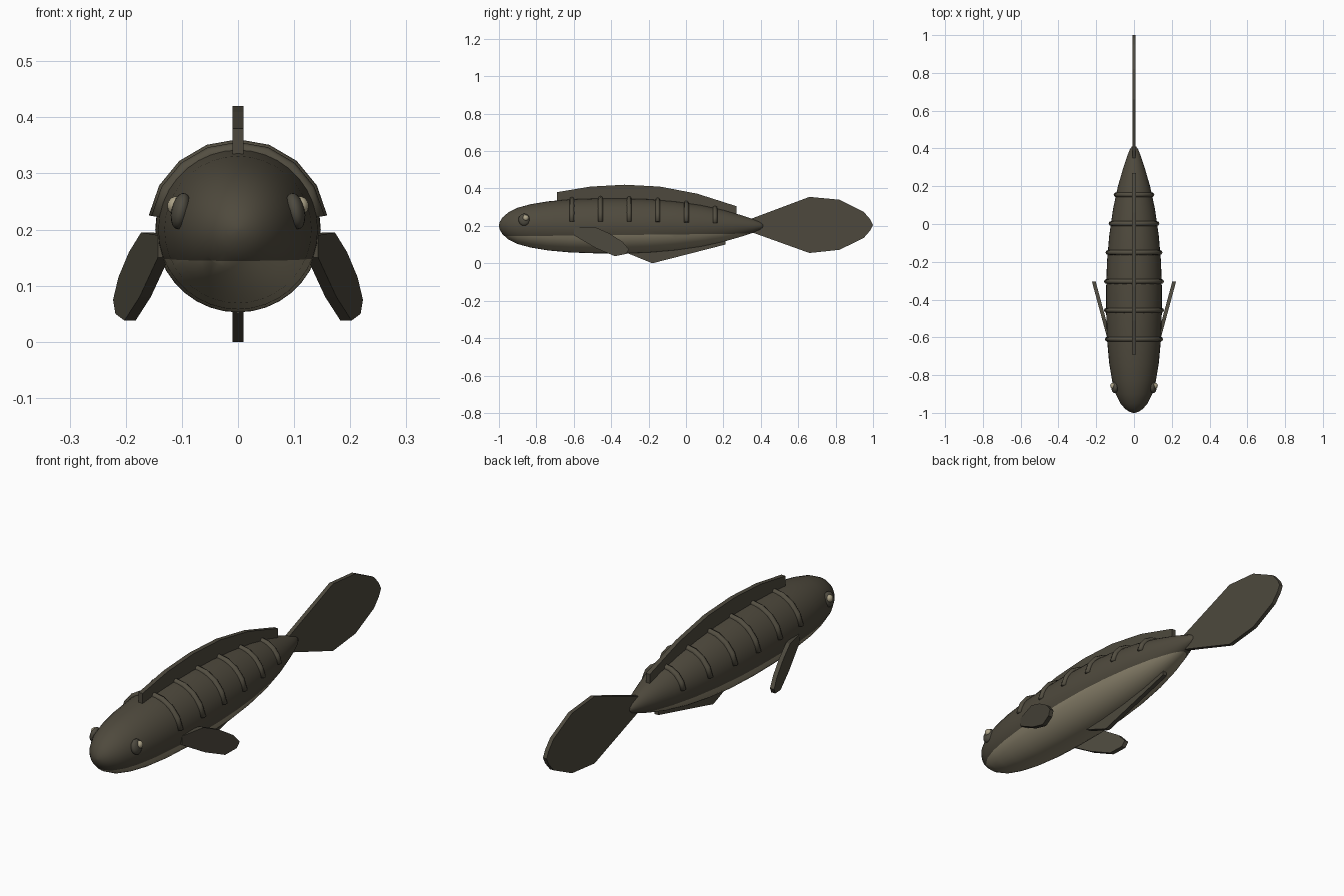
import bpy, bmesh, math
from mathutils import Matrix, Vector

if "Cube" in bpy.data.objects:
    bpy.data.objects.remove(bpy.data.objects["Cube"])

ZC = 0.2  # height of the body axis


def material(name, rgb):
    m = bpy.data.materials.new(name)
    m.diffuse_color = (*rgb, 1)
    m.use_nodes = True
    m.node_tree.nodes["Principled BSDF"].inputs["Base Color"].default_value = m.diffuse_color
    return m


BACK = material("olive back", (0.078, 0.068, 0.047))
BELLY = material("pale belly", (0.28, 0.245, 0.165))
FIN = material("olive fin", (0.074, 0.066, 0.047))
RIB = material("olive band", (0.086, 0.076, 0.053))
EYE = material("dark eye", (0.075, 0.068, 0.05))
SHINE = material("eye shine", (0.42, 0.37, 0.25))


def finish(bm, name, mats, smooth=False):
    bmesh.ops.recalc_face_normals(bm, faces=bm.faces[:])
    for f in bm.faces:
        f.smooth = smooth
    me = bpy.data.meshes.new(name)
    bm.to_mesh(me)
    bm.free()
    for m in mats:
        me.materials.append(m)
    ob = bpy.data.objects.new(name, me)
    bpy.context.collection.objects.link(ob)
    return ob


def skin(bm, rings, closed):
    """Bridge vertex rings with quads and cap both ends."""
    rows = [[bm.verts.new(p) for p in r] for r in rings]
    n = len(rows[0])
    for a, b in zip(rows, rows[1:]):
        for i in range(n):
            bm.faces.new((a[i], a[(i + 1) % n], b[(i + 1) % n], b[i]))
    if closed:
        bm.faces.new(rows[0])
        bm.faces.new(rows[-1])


def plate(name, pts, thick, slope=0.0, x0=0.0):
    """Flat fin from a (y, z) outline; x = x0 + slope * y is its middle."""
    bm = bmesh.new()
    skin(bm, [[(x0 + slope * y + s * thick / 2, y, z) for y, z in pts]
              for s in (-1, 1)], True)
    return finish(bm, name, [FIN])


# Body: round sections along y (y, radius)
PROFILE = [(-1, 0.004), (-0.995, 0.023), (-0.98, 0.046), (-0.95, 0.072),
           (-0.9, 0.097), (-0.83, 0.116), (-0.74, 0.131), (-0.62, 0.142),
           (-0.48, 0.147), (-0.34, 0.1475), (-0.2, 0.143), (-0.06, 0.131),
           (0.08, 0.111), (0.2, 0.085), (0.3, 0.056), (0.36, 0.036),
           (0.395, 0.022), (0.41, 0.012), (0.415, 0.003)]


def radius(y):
    for (a, ra), (b, rb) in zip(PROFILE, PROFILE[1:]):
        if a <= y <= b:
            return ra + (rb - ra) * (y - a) / (b - a)
    return 0


bm = bmesh.new()
N = 36
skin(bm, [[(r * math.cos(t * math.tau / N), y, ZC + r * math.sin(t * math.tau / N))
           for t in range(N)] for y, r in PROFILE], True)
# Pale belly below a cut line that rises slightly to the tail
co, no = Vector((0, -1, 0.144)), Vector((0, -0.011, 1))
bmesh.ops.bisect_plane(bm, geom=bm.verts[:] + bm.edges[:] + bm.faces[:],
                       plane_co=co, plane_no=no)
for f in bm.faces:
    f.material_index = int((f.calc_center_median() - co).dot(no) < 0)
finish(bm, "body", [BACK, BELLY], True)

# Raised bands over the back
for k in range(6):
    y0 = -0.61 + 0.153 * k
    R = radius(y0)
    bm = bmesh.new()
    rings = []
    for i in range(9):
        a = math.radians(9 + 20.25 * i)
        rings.append([((R + 0.014 * math.cos(b)) * math.cos(a),
                       y0 + 0.013 * math.sin(b),
                       ZC + (R + 0.014 * math.cos(b)) * math.sin(a))
                      for b in (j * math.tau / 8 for j in range(8))])
    skin(bm, rings, True)
    finish(bm, f"back_band_{k + 1}", [RIB], True)

# Fins on the centre line
plate("dorsal_fin", [(-0.69, 0.31), (-0.69, 0.38), (-0.51, 0.41), (-0.33, 0.42),
                     (-0.14, 0.41), (0.06, 0.372), (0.27, 0.305), (0.27, 0.23),
                     (-0.2, 0.3)], 0.02)
plate("tail_fin", [(0.34, 0.235), (0.66, 0.355), (0.82, 0.34), (0.95, 0.275),
                   (0.985, 0.235), (1, 0.205), (0.985, 0.175), (0.95, 0.135),
                   (0.82, 0.072), (0.66, 0.055), (0.34, 0.17)], 0.018)
plate("belly_fin", [(-0.34, 0.065), (-0.18, 0.0), (0.21, 0.1), (0.21, 0.15),
                    (-0.1, 0.1)], 0.02)

for side, s in (("right", 1), ("left", -1)):
    # Paddle-shaped side fins, splayed backwards
    plate(f"side_fin_{side}",
          [(-0.6, 0.19), (-0.49, 0.195), (-0.41, 0.16), (-0.34, 0.115),
           (-0.305, 0.075), (-0.32, 0.05), (-0.38, 0.038), (-0.48, 0.08),
           (-0.6, 0.15)], 0.02, s * 0.27, s * 0.295)
    # Eyes with a small pale shine
    for name, loc, size, mat in (
            ("eye", (0.102, -0.865, 0.233), (0.017, 0.031, 0.033), EYE),
            ("eye_shine", (0.112, -0.857, 0.243), (0.014, 0.016, 0.016), SHINE)):
        bm = bmesh.new()
        bmesh.ops.create_uvsphere(bm, u_segments=16, v_segments=10, radius=1)
        bm.transform(Matrix.Translation((s * loc[0], loc[1], loc[2]))
                     @ Matrix.Rotation(-s * math.radians(12), 4, 'Y')
                     @ Matrix.Diagonal((*size, 1)))
        finish(bm, f"{name}_{side}", [mat], True)
